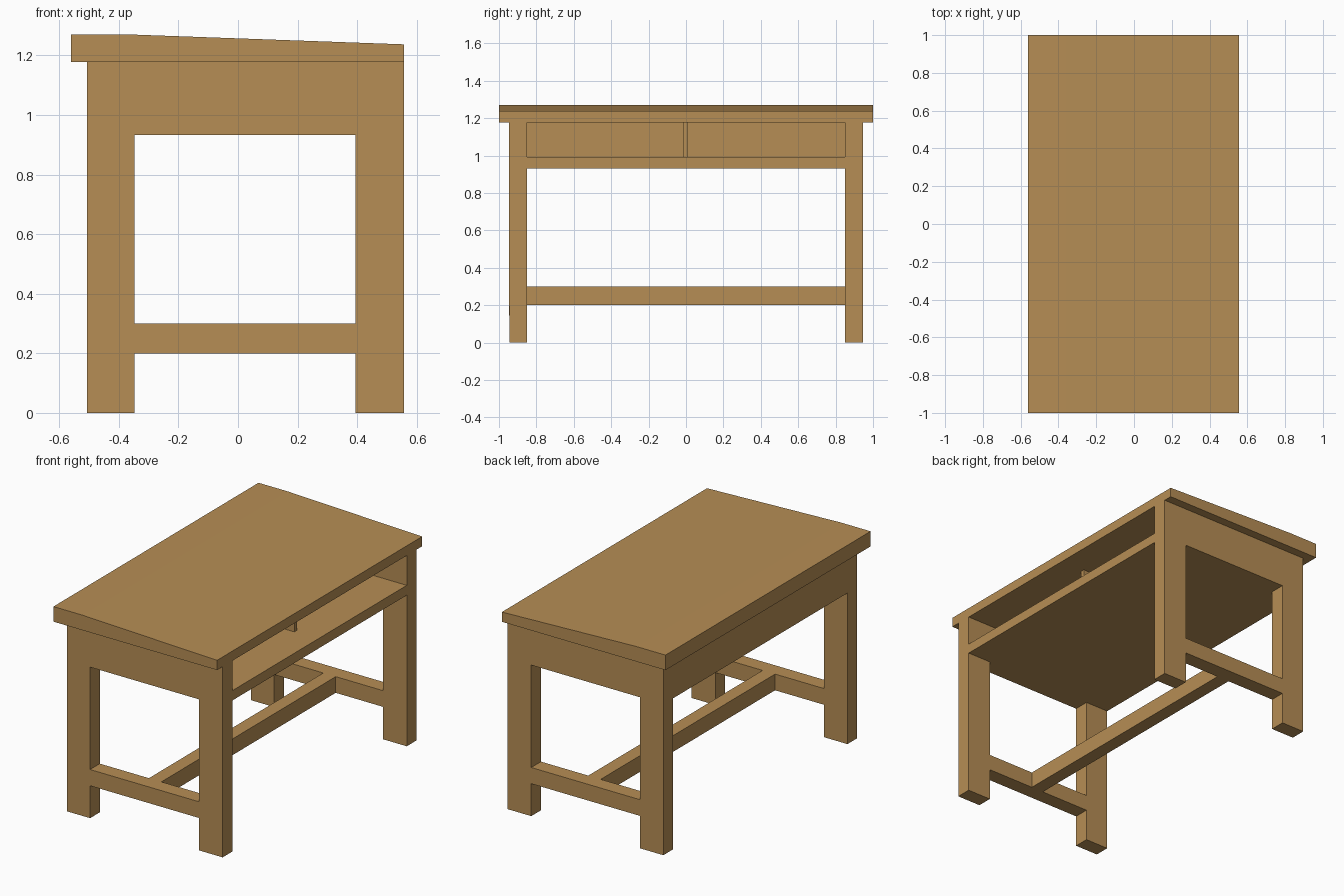
import bpy, bmesh
from math import radians

if "Cube" in bpy.data.objects:
    bpy.data.objects.remove(bpy.data.objects["Cube"])

wood = bpy.data.materials.new("wood")
wood.diffuse_color = (0.47, 0.27, 0.09, 1)
wood.use_nodes = True
wood.node_tree.nodes["Principled BSDF"].inputs["Base Color"].default_value = wood.diffuse_color


def box(name, x, y, z):
    """Box from (min, max) ranges."""
    bm = bmesh.new()
    bmesh.ops.create_cube(bm, size=1)
    for v in bm.verts:
        v.co = [r[0] if c < 0 else r[1] for c, r in zip(v.co, (x, y, z))]
    me = bpy.data.meshes.new(name)
    bm.to_mesh(me)
    bm.free()
    me.materials.append(wood)
    ob = bpy.data.objects.new(name, me)
    bpy.context.collection.objects.link(ob)


def profile(name, loops, y0, y1):
    """Extrude closed x-z outlines (inner loops become holes) from y0 to y1."""
    cu = bpy.data.curves.new(name, 'CURVE')
    cu.dimensions = '2D'
    cu.fill_mode = 'BOTH'
    cu.extrude = (y1 - y0) / 2
    for pts in loops:
        sp = cu.splines.new('POLY')
        sp.points.add(len(pts) - 1)
        for p, (x, z) in zip(sp.points, pts):
            p.co = (x, z, 0, 1)
        sp.use_cyclic_u = True
    tmp = bpy.data.objects.new(name + "_outline", cu)
    bpy.context.collection.objects.link(tmp)
    dg = bpy.context.evaluated_depsgraph_get()
    me = bpy.data.meshes.new_from_object(tmp.evaluated_get(dg))
    bpy.data.objects.remove(tmp)
    bm = bmesh.new()
    bm.from_mesh(me)
    bmesh.ops.remove_doubles(bm, verts=bm.verts, dist=1e-4)
    bmesh.ops.dissolve_limit(bm, angle_limit=radians(0.5), verts=bm.verts, edges=bm.edges)
    bmesh.ops.recalc_face_normals(bm, faces=bm.faces)
    bm.to_mesh(me)
    bm.free()
    me.shade_flat()
    me.materials.clear()
    me.materials.append(wood)
    ob = bpy.data.objects.new(name, me)
    ob.location.y = (y0 + y1) / 2
    ob.rotation_euler.x = radians(90)
    bpy.context.collection.objects.link(ob)


XB, XF = -0.507, 0.557      # outer leg faces, back and drawer side
IB, IF = -0.348, 0.395      # inner leg faces
Y0, Y1 = 0.85, 0.945        # end frame thickness
TOP = 1.177                 # underside of the tabletop

# Tabletop with a gently sloped writing surface
profile("tabletop", [[(-0.56, TOP), (0.557, TOP), (0.557, 1.237),
                      (-0.36, 1.27), (-0.56, 1.27)]], -1, 1)

# End frames: two legs, apron and low rail in one outline with a window
outer = [(XB, 0), (IB, 0), (IB, 0.2), (IF, 0.2), (IF, 0), (XF, 0), (XF, TOP), (XB, TOP)]
window = [(IB, 0.3), (IF, 0.3), (IF, 0.932), (IB, 0.932)]
profile("left_end_frame", [outer, window], -Y1, -Y0)
profile("right_end_frame", [outer, window], Y0, Y1)

# Open compartment: floor, back apron and recessed centre divider
box("compartment_floor", (XB, XF), (-Y0, Y0), (0.932, 0.993))
box("back_apron", (XB, IB), (-Y0, Y0), (0.993, TOP))
box("divider", (IB, IF), (-0.015, 0.011), (0.993, TOP))

# Long rail joining the two low end rails
box("long_stretcher", (-0.013, 0.072), (-Y0, Y0), (0.2, 0.3))
